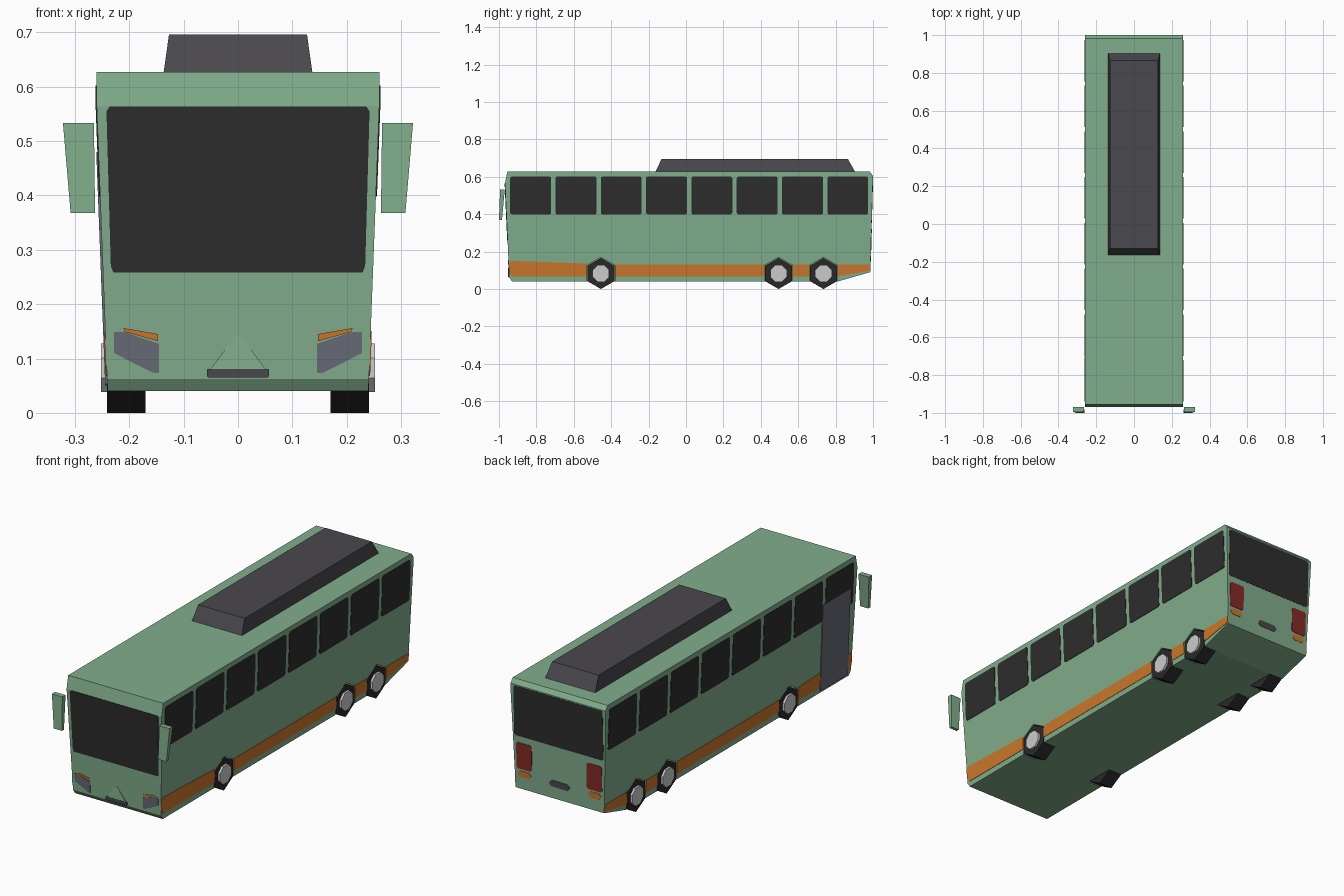
import bpy, bmesh, math

if "Cube" in bpy.data.objects:
    bpy.data.objects.remove(bpy.data.objects["Cube"])


def material(name, rgb):
    m = bpy.data.materials.new(name)
    m.diffuse_color = (*rgb, 1)
    m.use_nodes = True
    m.node_tree.nodes["Principled BSDF"].inputs["Base Color"].default_value = m.diffuse_color
    return m


GREEN = material("green_paint", (0.22, 0.42, 0.262))
ORANGE = material("orange_paint", (0.60, 0.185, 0.025))
GLASS = material("dark_glass", (0.026, 0.026, 0.026))
RUBBER = material("black_rubber", (0.022, 0.022, 0.022))
STEEL = material("pale_steel", (0.60, 0.60, 0.61))
GREY = material("blue_grey", (0.14, 0.148, 0.18))
CHARCOAL = material("charcoal", (0.068, 0.065, 0.075))
RED = material("red_lens", (0.24, 0.024, 0.02))

BEND = 0.565  # height where sides and windscreen change slope


def half(z):
    return 0.24 + 0.02 * min(1, (z - 0.04) / (BEND - 0.04))


def front_y(z):
    return -0.945 - 0.023 * (z - 0.062) / (BEND - 0.062)


def rear_y(z):
    return 0.985 + 0.015 * (z - 0.09) / 0.515


def side(s):
    return lambda u, v, d: (s * (half(v) + d), u, v)


def front(u, v, d):
    return (u, front_y(v) - d, v)


def rear(u, v, d):
    return (u, rear_y(v) + d, v)


def prism(name, pts, d0, d1, place, mat, split=False):
    """Extrude a 2D outline from depth d0 to d1, then map it into place."""
    bm = bmesh.new()
    lo = [bm.verts.new((u, v, d0)) for u, v in pts]
    hi = [bm.verts.new((u, v, d1)) for u, v in pts]
    bm.faces.new(lo)
    bm.faces.new(hi)
    n = len(pts)
    for i in range(n):
        j = (i + 1) % n
        bm.faces.new((lo[i], lo[j], hi[j], hi[i]))
    if split:
        bmesh.ops.bisect_plane(bm, geom=bm.verts[:] + bm.edges[:] + bm.faces[:],
                               plane_co=(0, BEND, 0), plane_no=(0, 1, 0))
    for v in bm.verts:
        v.co = place(*v.co)
    bmesh.ops.recalc_face_normals(bm, faces=bm.faces[:])
    me = bpy.data.meshes.new(name)
    bm.to_mesh(me)
    bm.free()
    me.materials.append(mat)
    ob = bpy.data.objects.new(name, me)
    bpy.context.collection.objects.link(ob)
    return ob


def plate(name, pts, place, mat, lift=0.002, split=False):
    return prism(name, pts, -0.003, lift, place, mat, split)


def rect(u0, u1, v0, v1, c=0.008):
    """Rectangle with clipped corners."""
    return [(u0 + c, v0), (u1 - c, v0), (u1, v0 + c), (u1, v1 - c),
            (u1 - c, v1), (u0 + c, v1), (u0, v1 - c), (u0, v0 + c)]


def ngon(cy, cz, r, n, phase):
    return [(cy + r * math.cos(2 * math.pi * i / n + phase),
             cz + r * math.sin(2 * math.pi * i / n + phase)) for i in range(n)]


# Body shell: side outline widened towards the roof
outline = [(-0.93, 0.04), (-0.945, 0.062), (-0.968, BEND), (-0.955, 0.627),
           (0.983, 0.627), (1.0, 0.605), (0.985, 0.09), (0.81, 0.04)]
body = prism("body", outline, -1, 1, lambda u, v, d: (d * half(v), u, v), GREEN, True)

# Roof unit
prism("roof_unit", [(-1, -1), (1, -1), (1, 1), (-1, 1)], 0, 1,
      lambda u, v, d: (u * (0.137 - 0.01 * d), 0.37 - 0.0025 * d + v * (0.535 - 0.0375 * d),
                       0.625 + 0.071 * d), CHARCOAL)

AXLES = (-0.455, 0.495, 0.735)
WHEEL_Z, WHEEL_R = 0.083, 0.083

for s, label in ((1, "right"), (-1, "left")):
    across = lambda u, v, d, s=s: (s * d, u, v)
    # Wheels in hexagonal arches
    for i, y in enumerate(AXLES):
        cutter = prism(f"arch_cutter_{label}_{i}", ngon(y, WHEEL_Z, 0.087, 6, math.pi / 6),
                       0.165, 0.3, across, GREEN)
        cutter.hide_render = True
        cutter.hide_set(True)
        cut = body.modifiers.new("arch", 'BOOLEAN')
        cut.operation = 'DIFFERENCE'
        cut.solver = 'EXACT'
        cut.object = cutter
        prism(f"tyre_{label}_{i}", ngon(y, WHEEL_Z, WHEEL_R, 6, math.pi / 6),
              0.17, 0.241, across, RUBBER)
        prism(f"hub_{label}_{i}", ngon(y, WHEEL_Z, 0.048, 8, math.pi / 8),
              0.235, 0.252, across, STEEL)

    # Side windows
    for i in range(8):
        y0 = -0.94 + i * 0.2422
        plate(f"window_{label}_{i}", rect(y0, y0 + 0.219, 0.398, 0.602),
              side(s), GLASS, split=True)

    # Stripe, broken at the wheel arches
    w = 0.0753
    stripes = [
        [(-0.946, 0.09), (-0.932, 0.068), (AXLES[0] - w, 0.068), (AXLES[0] - w, 0.136),
         (-0.80, 0.146), (-0.935, 0.15), (-0.947, 0.135)],
        [(AXLES[0] + w, 0.068), (AXLES[1] - w, 0.068), (AXLES[1] - w, 0.13), (AXLES[0] + w, 0.13)],
        [(AXLES[1] + w, 0.068), (AXLES[2] - w, 0.068), (AXLES[2] - w, 0.13), (AXLES[1] + w, 0.13)],
        [(AXLES[2] + w, 0.068), (0.984, 0.097), (0.985, 0.13), (AXLES[2] + w, 0.13)],
    ]
    for i, pts in enumerate(stripes):
        plate(f"stripe_{label}_{i}", pts, side(s), ORANGE)

    # Mirrors, leaning forward at the bottom
    def mirror_place(u, v, d, s=s):
        t = (v - 0.368) / 0.165
        return (s * u, (-1.0 + 0.006 * t) * (1 - d) + (-0.984 + 0.015 * t) * d, v)
    prism(f"mirror_{label}", [(0.263, 0.368), (0.308, 0.368), (0.322, 0.533), (0.265, 0.533)],
          0, 1, mirror_place, GREEN)

    # Headlights and front indicators
    lamp = [(0.228, 0.149), (0.228, 0.11), (0.155, 0.073), (0.145, 0.073),
            (0.145, 0.127), (0.21, 0.149)]
    plate(f"headlight_{label}", [(s * x, z) for x, z in lamp], front, GREY)
    lens = [(0.211, 0.156), (0.147, 0.145), (0.147, 0.132), (0.208, 0.149)]
    plate(f"front_indicator_{label}", [(s * x, z) for x, z in lens], front, ORANGE, 0.003)

    # Tail lights and rear indicators
    a, b = sorted((s * 0.15, s * 0.234))
    plate(f"tail_light_{label}", rect(a, b, 0.19, 0.32), rear, RED)
    plate(f"rear_indicator_{label}", rect(a + 0.005, b - 0.005, 0.15, 0.18, 0.013), rear, ORANGE)

# Passenger door on the left side
plate("door", rect(-0.915, -0.70, 0.05, 0.48, 0.003), side(-1), GREY, 0.004)

# Windscreen, nose crease and grille
plate("windscreen", [(-0.229, 0.258), (0.229, 0.258), (0.234, 0.27), (0.242, 0.555),
                     (0.236, 0.564), (-0.236, 0.564), (-0.242, 0.555), (-0.234, 0.27)],
      front, GLASS)
prism("nose_crease", [(-0.055, 0.075), (0.055, 0.075), (0.004, 0.143), (-0.004, 0.143)],
      -0.1, 1, lambda u, v, d: (u, front_y(v) - d * 0.006 * (0.15 - v) / 0.075, v), GREEN)
plate("grille", rect(-0.057, 0.057, 0.065, 0.081, 0.002), front, CHARCOAL, 0.007)

# Rear window and plate recess
plate("rear_window", rect(-0.244, 0.244, 0.352, 0.6), rear, GLASS, 0.0, True).location.y = 0.002
plate("rear_plate", rect(-0.056, 0.056, 0.148, 0.18, 0.013), rear, CHARCOAL)

# Keep the overall length exactly inside two units
bpy.data.objects["rear_window"].location.y = 0.001
